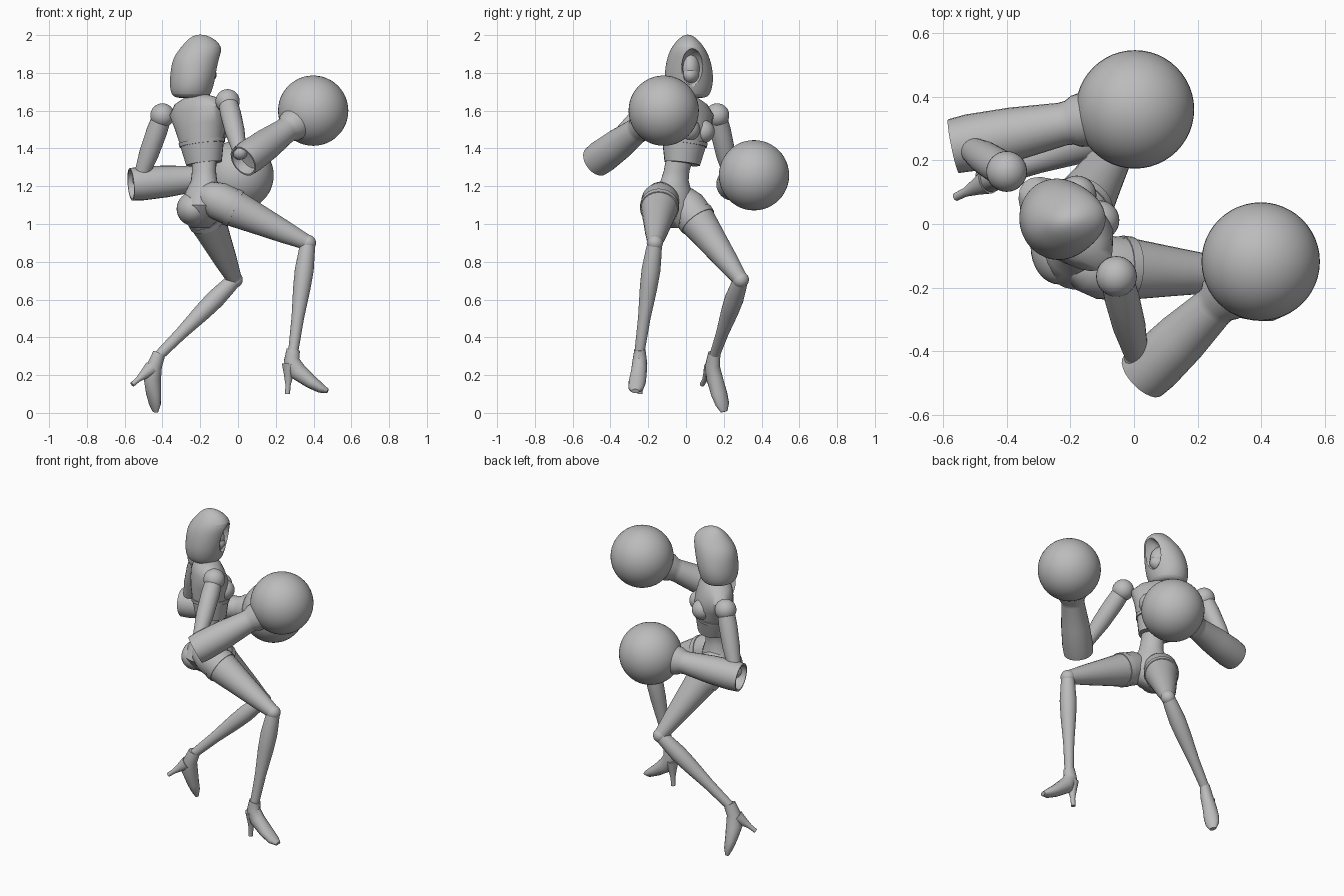
import bpy
import bmesh
import math
from mathutils import Vector

cube = bpy.data.objects.get("Cube")
if cube:
    bpy.data.objects.remove(cube, do_unlink=True)

grey = bpy.data.materials.new("plain_grey")
grey.use_nodes = True
grey.diffuse_color = (0.5, 0.5, 0.5, 1)
grey.node_tree.nodes["Principled BSDF"].inputs["Base Color"].default_value = (0.5, 0.5, 0.5, 1)


def finish(name, bm, subdiv=0):
    """Turn a bmesh into a smooth shaded object."""
    bmesh.ops.recalc_face_normals(bm, faces=bm.faces)
    mesh = bpy.data.meshes.new(name)
    bm.to_mesh(mesh)
    bm.free()
    mesh.materials.append(grey)
    obj = bpy.data.objects.new(name, mesh)
    bpy.context.collection.objects.link(obj)
    bpy.ops.object.select_all(action="DESELECT")
    obj.select_set(True)
    bpy.context.view_layer.objects.active = obj
    bpy.ops.object.shade_smooth_by_angle(angle=math.radians(40))
    if subdiv:
        obj.modifiers.new("soften", "SUBSURF").levels = subdiv
        obj.modifiers["soften"].render_levels = subdiv
    return obj


def skin(name, rings, sides=24, subdiv=0):
    """Loft elliptical rings given as (centre, half axis, half axis)."""
    bm = bmesh.new()
    loops = []
    for c, u, v in rings:
        angles = [2 * math.pi * i / sides for i in range(sides)]
        loops.append([bm.verts.new(c + u * math.cos(a) + v * math.sin(a)) for a in angles])
    for lo, hi in zip(loops, loops[1:]):
        for i in range(sides):
            j = (i + 1) % sides
            bm.faces.new((lo[i], lo[j], hi[j], hi[i]))
    bm.faces.new(loops[0])
    bm.faces.new(loops[-1])
    return finish(name, bm, subdiv)


def body(name, rings, yaw, tilt=0.0, subdiv=0):
    """Stack of level rings (x, y, z, half width, half depth) turned by yaw."""
    a = math.radians(yaw)
    side = Vector((-math.sin(a), math.cos(a), -tilt))
    front = Vector((math.cos(a), math.sin(a), 0))
    return skin(name, [(Vector(r[:3]), side * r[3], front * r[4]) for r in rings], subdiv=subdiv)


def limb(name, a, b, profile):
    """Round part along a straight axis; profile holds (fraction, radius)."""
    a, b = Vector(a), Vector(b)
    axis = (b - a).normalized()
    u = axis.orthogonal().normalized()
    v = axis.cross(u)
    return skin(name, [(a.lerp(b, t), u * r, v * r) for t, r in profile])


def ball(name, centre, scale, segs=32):
    bm = bmesh.new()
    bmesh.ops.create_uvsphere(bm, u_segments=segs, v_segments=segs // 2, radius=1)
    scale = (scale,) * 3 if isinstance(scale, float) else scale
    bmesh.ops.scale(bm, vec=scale, verts=bm.verts)
    bmesh.ops.translate(bm, vec=centre, verts=bm.verts)
    return finish(name, bm)


def shoe(name, path, heel_top, heel_tip):
    """Pointed shoe along a bent path, with a thin heel."""
    pts = [Vector(p[:3]) for p in path]
    side = (pts[-1] - pts[0]).cross(Vector(heel_tip) - pts[0]).normalized()
    rings = []
    for i, p in enumerate(path):
        run = (pts[min(i + 1, len(pts) - 1)] - pts[max(i - 1, 0)]).normalized()
        rings.append((pts[i], side * p[3], run.cross(side).normalized() * p[4]))
    skin(name, rings, sides=16)
    limb(name + "_heel", heel_top, heel_tip, [(0, .04), (.35, .026), (.7, .014), (1, .013)])


# Torso: ribcage with an under-bust band, waist and pelvis
body("ribcage", [
    (-.18, -.02, 1.32, .098, .09), (-.188, -.012, 1.40, .118, .103),
    (-.19, -.01, 1.42, .122, .106), (-.19, -.01, 1.42, .128, .112),
    (-.192, -.008, 1.44, .132, .114), (-.192, -.008, 1.44, .127, .108),
    (-.2, 0, 1.52, .152, .115), (-.215, 0, 1.60, .185, .098),
    (-.222, 0, 1.65, .14, .08), (-.22, 0, 1.68, .06, .05)], 45, .15)
body("waist_and_pelvis", [
    (-.18, -.03, 1.36, .075, .065), (-.18, -.05, 1.28, .07, .062),
    (-.18, -.06, 1.23, .076, .067), (-.18, -.075, 1.18, .105, .09),
    (-.19, -.08, 1.10, .13, .115), (-.2, -.06, 1.03, .1, .1),
    (-.2, -.04, .98, .045, .055)], 28)
ball("bust_right", (-.108, .012, 1.50), .062)
ball("bust_left", (-.18, .09, 1.49), .062)
ball("seat_back", (-.235, -.07, 1.08), (.09, .12, .09))
limb("neck", (-.22, 0, 1.60), (-.21, .012, 1.78), [(0, .055), (.4, .042), (1, .042)])

# Hooded head: hollowed hood with a masked face inside
hood = body("hood", [
    (-.245, .018, 1.665, .08, .075), (-.25, .016, 1.68, .112, .105),
    (-.245, .015, 1.74, .13, .118), (-.235, .015, 1.80, .13, .124),
    (-.22, .013, 1.88, .115, .128), (-.19, .01, 1.94, .085, .11),
    (-.195, .01, 1.985, .045, .065), (-.2, .01, 2.003, .012, .02)], 10, subdiv=2)
opening = ball("hood_cutter", (-.07, .035, 1.825), (.12, .062, .105))
opening.hide_render = True
opening.hide_viewport = True
cut = hood.modifiers.new("face_opening", "BOOLEAN")
cut.operation = "DIFFERENCE"
cut.solver = "EXACT"
cut.object = opening
ball("face", (-.205, .02, 1.82), (.085, .058, .09))
ball("mask", (-.2, .021, 1.79), (.087, .055, .055))

# Arms: shoulder ball, upper arm, hollow gauntlet and round glove
arms = {
    "raised": ((-.055, -.165, 1.65), (.01, -.42, 1.38), (.045, -.46, 1.345), (.398, -.118, 1.60)),
    "lowered": ((-.40, .165, 1.575), (-.52, .24, 1.235), (-.54, .25, 1.212), (.003, .36, 1.258)),
}
for key, (shoulder, elbow, cuff, fist) in arms.items():
    ball(key + "_shoulder", shoulder, .064)
    limb(key + "_upper_arm", shoulder, elbow, [(0, .05), (.25, .055), (.6, .052), (1, .036)])
    ball(key + "_elbow", elbow, .04)
    limb(key + "_gauntlet", cuff, fist, [
        (.06, .03), (.05, .07), (-.05, .077), (-.05, .086), (.05, .09), (.3, .084),
        (.58, .068), (.62, .07), (.66, .082), (.74, .088), (.82, .1)])
    ball(key + "_glove", fist, .186, 48)

# Legs: thigh with a strap step, knee ball and tapered shin
legs = {
    "front": ((-.12, -.135, 1.13), (.37, -.165, .90), (.293, -.245, .33)),
    "back": ((-.2, .0, 1.10), (-.018, .29, .705), (-.422, .15, .30)),
}
for key, (hip, knee, ankle) in legs.items():
    limb(key + "_thigh", hip, knee, [
        (-.17, .04), (-.1, .078), (.02, .1), (.16, .1), (.16, .104), (.22, .102),
        (.22, .097), (.5, .077), (.75, .06), (.92, .046), (1, .04)])
    ball(key + "_knee", knee, .043)
    limb(key + "_shin", knee, ankle, [
        (0, .038), (.08, .043), (.25, .05), (.42, .046), (.7, .033), (1, .027)])

# Shoes
shoe("front_shoe", [
    (.293, -.244, .335, .03, .036), (.283, -.245, .28, .038, .042),
    (.315, -.249, .22, .042, .048), (.385, -.258, .165, .046, .036),
    (.44, -.265, .13, .04, .026), (.475, -.268, .115, .02, .012)],
    (.272, -.245, .26), (.262, -.244, .10))
shoe("back_shoe", [
    (-.417, .15, .315, .03, .036), (-.442, .14, .25, .038, .042),
    (-.453, .152, .18, .042, .048), (-.447, .176, .10, .046, .036),
    (-.44, .193, .045, .04, .026), (-.437, .202, .006, .02, .012)],
    (-.46, .133, .235), (-.56, .085, .15))
